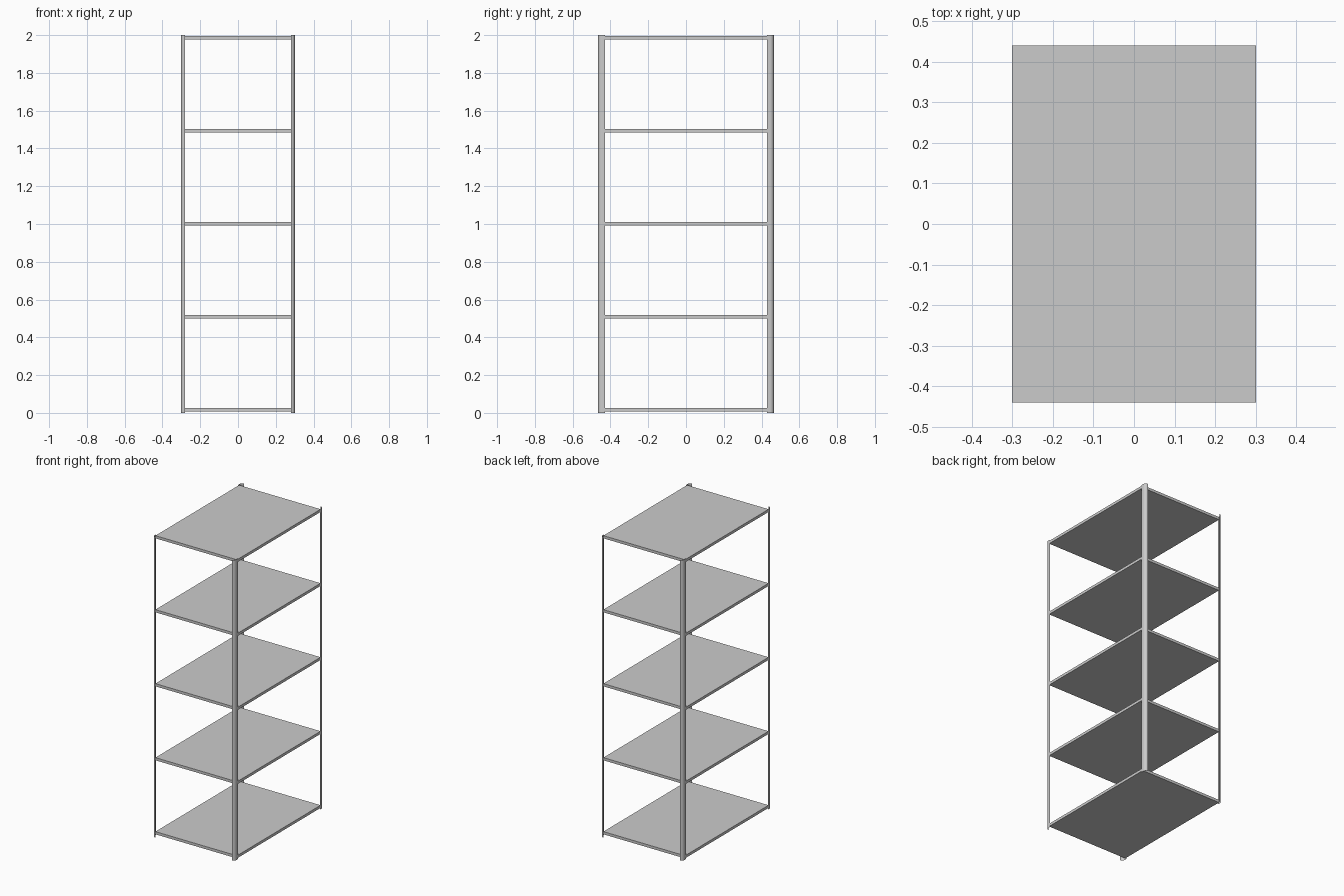
import bpy, bmesh, math

if "Cube" in bpy.data.objects:
    bpy.data.objects.remove(bpy.data.objects["Cube"])

HX, HY = 0.30, 0.44          # shelf half sizes
THICK = 0.018
HEIGHT = 2.0


def finish(name, bm):
    mesh = bpy.data.meshes.new(name)
    bm.to_mesh(mesh)
    bm.free()
    ob = bpy.data.objects.new(name, mesh)
    bpy.context.collection.objects.link(ob)
    return ob


# Five flat shelf boards
def shelf(name, z_top):
    bm = bmesh.new()
    bmesh.ops.create_cube(bm, size=1)
    for v in bm.verts:
        v.co.x *= 2 * HX
        v.co.y *= 2 * HY
        v.co.z = z_top + (v.co.z - 0.5) * THICK
    return finish(name, bm)


for i in range(5):
    shelf(f"shelf_{i + 1}", 0.026 + i * 0.4923)

# Corner post profile: short straight side, then a quarter arc round the end
R, SEGS = 0.02, 8
X_OUT, Y_OUT = 0.301, 0.465
profile = [(X_OUT, 0.43)]
for k in range(SEGS + 1):
    a = math.radians(90 * k / SEGS)
    profile.append((X_OUT - R + R * math.cos(a), Y_OUT - R + R * math.sin(a)))


# Thin curved sheet-metal post, mirrored into each corner
def post(name, sx, sy):
    bm = bmesh.new()
    cols = [[bm.verts.new((x * sx, y * sy, z)) for z in (0, HEIGHT)]
            for x, y in profile]
    for a, b in zip(cols, cols[1:]):
        loop = [a[0], b[0], b[1], a[1]]
        face = bm.faces.new(loop if sx * sy > 0 else loop[::-1])
        face.smooth = True
    return finish(name, bm)


for fb, sy in (("front", -1), ("back", 1)):
    for lr, sx in (("left", -1), ("right", 1)):
        post(f"{fb}_{lr}_post", sx, sy)
